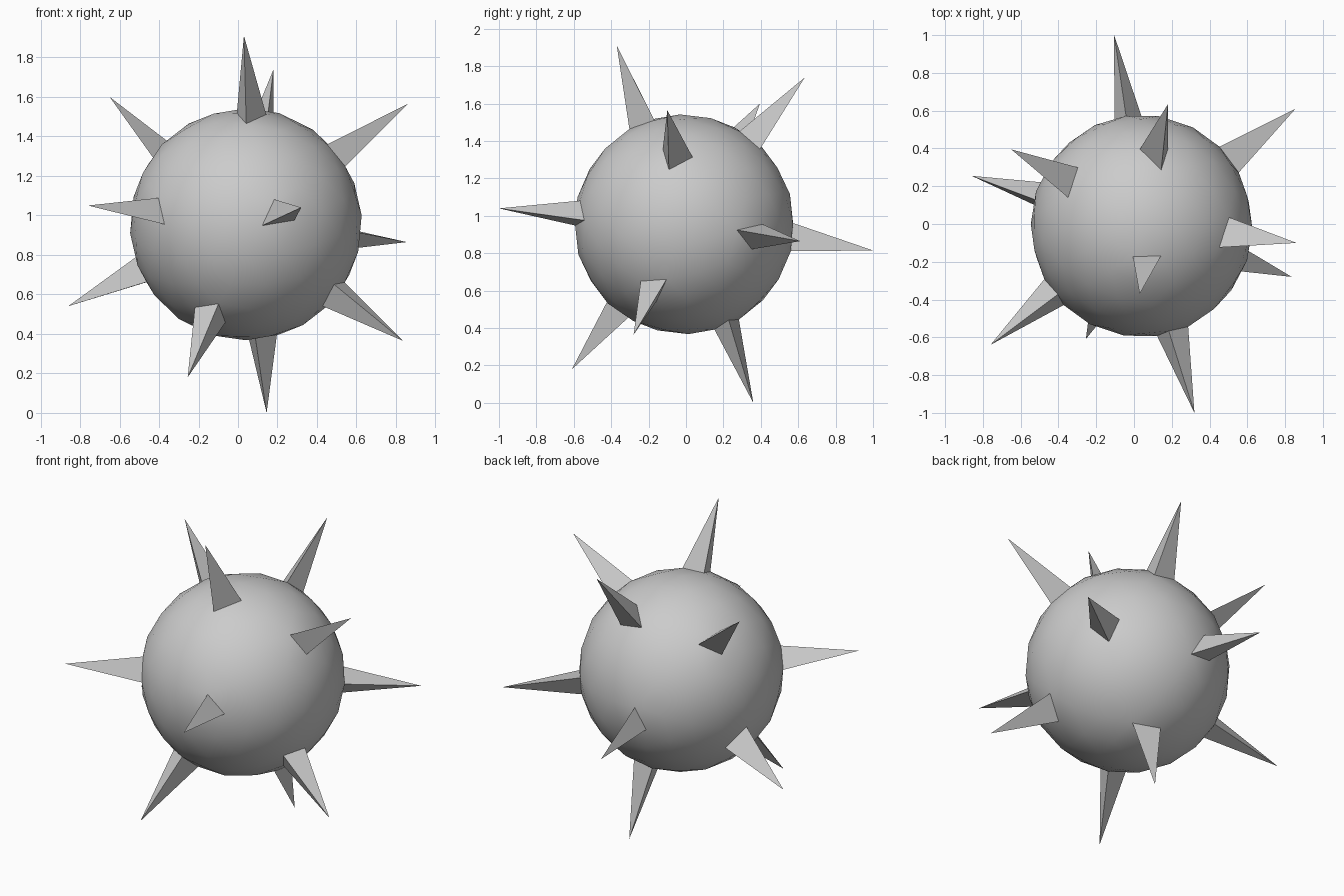
import bpy, bmesh, math
from mathutils import Vector, Matrix

if "Cube" in bpy.data.objects:
    bpy.data.objects.remove(bpy.data.objects["Cube"])

CENTRE = Vector((0.04, -0.01, 0.955))
RADIUS = 0.588

# Spike tips, one beside each of the twelve icosahedral corners of the ball
TIPS = [(0.03, -0.37, 1.91), (0.18, 0.635, 1.74), (-0.65, 0.395, 1.60),
        (0.86, -0.10, 1.565), (-0.76, -0.64, 1.05), (0.32, -1.0, 1.04),
        (0.855, 0.61, 0.865), (-0.86, 0.255, 0.54), (0.835, -0.28, 0.365),
        (-0.255, -0.61, 0.18), (0.145, 0.36, 0.0), (-0.105, 1.0, 0.815)]
TIPS = [Vector(t) - CENTRE for t in TIPS]


def frame(a, b):
    """Orthonormal frame built on two neighbouring corner directions."""
    m, e = (a + b).normalized(), (a - b).normalized()
    return Matrix((m, e, m.cross(e))).transposed()


def nearest_face(tip):
    return max(bm.faces, key=lambda f: f.calc_center_median().normalized().dot(tip.normalized()))


# Ball: icosphere turned so two of its corners sit at the spike bases seen in front
bm = bmesh.new()
bmesh.ops.create_icosphere(bm, subdivisions=3, radius=RADIUS)
corners = [v.co.normalized() for v in bm.verts if len(v.link_edges) == 5]
a = corners[0]
b = max(corners[1:], key=lambda c: a.dot(c))
turn = frame(Vector((-0.067, -0.275, 0.958)), Vector((0.248, -0.947, 0.205))) @ frame(a, b).transposed()
bmesh.ops.transform(bm, matrix=turn.to_4x4(), verts=bm.verts)

# Fine-tune the turn so the chosen faces centre under their tips
for _ in range(8):
    w = Vector()
    for tip in TIPS:
        w += nearest_face(tip).calc_center_median().normalized().cross(tip.normalized())
    w *= 1.5 / len(TIPS)
    if w.length > 1e-6:
        bmesh.ops.transform(bm, matrix=Matrix.Rotation(w.length, 4, w), verts=bm.verts)

# Spikes: pull the middle of each chosen triangle out to its tip
for face, tip in [(nearest_face(t), t) for t in TIPS]:
    poked = bmesh.ops.poke(bm, faces=[face])
    poked["verts"][0].co = tip

bmesh.ops.translate(bm, vec=CENTRE, verts=bm.verts)
bmesh.ops.recalc_face_normals(bm, faces=bm.faces)
mesh = bpy.data.meshes.new("spiked_ball")
bm.to_mesh(mesh)
bm.free()
ball = bpy.data.objects.new("spiked_ball", mesh)
bpy.context.collection.objects.link(ball)
bpy.context.view_layer.objects.active = ball
ball.select_set(True)
bpy.ops.object.shade_smooth_by_angle(angle=math.radians(30))
